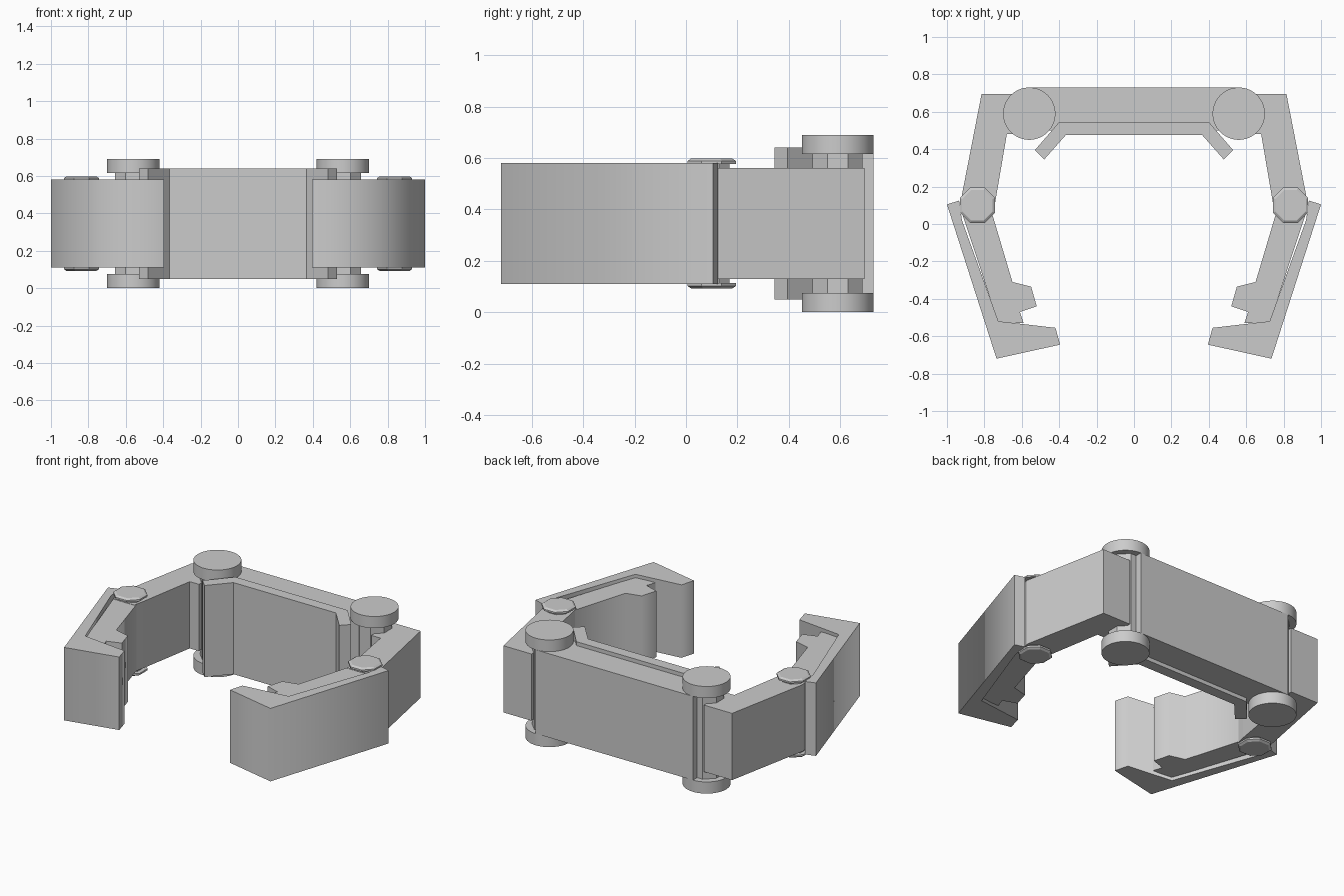
import bpy, bmesh, math

cube = bpy.data.objects.get("Cube")
if cube:
    bpy.data.objects.remove(cube, do_unlink=True)

grey = bpy.data.materials.new("plain grey")
grey.use_nodes = True
COLOUR = (0.6, 0.6, 0.6, 1)
grey.diffuse_color = COLOUR
grey.node_tree.nodes["Principled BSDF"].inputs["Base Color"].default_value = COLOUR

MID = 0.345  # height of the symmetry plane


def finish(bm, name, smooth):
    bmesh.ops.recalc_face_normals(bm, faces=bm.faces)
    mesh = bpy.data.meshes.new(name)
    bm.to_mesh(mesh)
    bm.free()
    mesh.materials.append(grey)
    obj = bpy.data.objects.new(name, mesh)
    bpy.context.collection.objects.link(obj)
    if smooth:
        bpy.ops.object.select_all(action='DESELECT')
        obj.select_set(True)
        bpy.context.view_layer.objects.active = obj
        bpy.ops.object.shade_smooth_by_angle(angle=math.radians(smooth))
    return obj


def prism(name, outline, half, side=1, smooth=0):
    """Extrude a plan outline symmetrically about the middle height."""
    bm = bmesh.new()
    face = bm.faces.new([bm.verts.new((x * side, y, MID - half)) for x, y in outline])
    new = bmesh.ops.extrude_face_region(bm, geom=[face])["geom"]
    verts = [v for v in new if isinstance(v, bmesh.types.BMVert)]
    bmesh.ops.translate(bm, verts=verts, vec=(0, 0, 2 * half))
    return finish(bm, name, smooth)


def turned(name, x, y, rings, sides, smooth=0):
    """Stack rings of (radius, height) into a closed round part."""
    bm = bmesh.new()
    loops = []
    for radius, z in rings:
        angles = [2 * math.pi * (i + 0.5) / sides for i in range(sides)]
        loops.append([bm.verts.new((x + radius * math.cos(a), y + radius * math.sin(a), z))
                      for a in angles])
    for low, high in zip(loops, loops[1:]):
        for i in range(sides):
            j = (i + 1) % sides
            bm.faces.new((low[i], low[j], high[j], high[i]))
    bm.faces.new(loops[0][::-1])
    bm.faces.new(loops[-1])
    return finish(bm, name, smooth)


# Rear beam and the raised plate with splayed wings in front of it
prism("rear_beam", [(-0.56, 0.73), (0.56, 0.73), (0.56, 0.5), (-0.56, 0.5)], 0.27)
wing = [(0.40, 0.545), (0.53, 0.395), (0.48, 0.345), (0.365, 0.475)]
prism("inner_plate", wing + [(-x, y) for x, y in reversed(wing)], 0.295)

arm = [(0.615, 0.695), (0.815, 0.695), (0.925, 0.13), (0.9, 0.03),
       (0.76, 0.03), (0.745, 0.1), (0.68, 0.48), (0.615, 0.48)]
shell = [(1.0, 0.105), (0.735, -0.72), (0.395, -0.645), (0.42, -0.555),
         (0.725, -0.52), (0.92, 0.02), (0.935, 0.125)]
pad = [(0.92, 0.06), (0.725, -0.53), (0.59, -0.53), (0.61, -0.47), (0.52, -0.44),
       (0.55, -0.335), (0.65, -0.31), (0.76, 0.06)]

for side, label in ((1, "left"), (-1, "right")):
    # Hinge between beam and arm
    x, y = 0.56 * side, 0.59
    turned(f"{label}_hinge_pin", x, y, [(0.105, 0.06), (0.105, 0.63)], 8)
    turned(f"{label}_hinge_cap_bottom", x, y, [(0.14, 0), (0.14, 0.075)], 48, 30)
    turned(f"{label}_hinge_cap_top", x, y, [(0.14, 0.615), (0.14, 0.69)], 48, 30)
    # Arm, gripping pad and outer claw
    prism(f"{label}_arm", arm, 0.215, side)
    prism(f"{label}_grip_pad", pad, 0.213, side, 65)
    prism(f"{label}_claw_shell", shell, 0.235, side, 88)
    # Elbow bolt with a bevelled octagonal head at each end
    head = [(0.075, 0.2), (0.075, 0.232), (0.102, 0.232), (0.102, 0.243), (0.088, 0.252)]
    rings = [(r, MID - h) for r, h in reversed(head)] + [(r, MID + h) for r, h in head]
    turned(f"{label}_elbow_bolt", 0.837 * side, 0.1, rings, 8)
